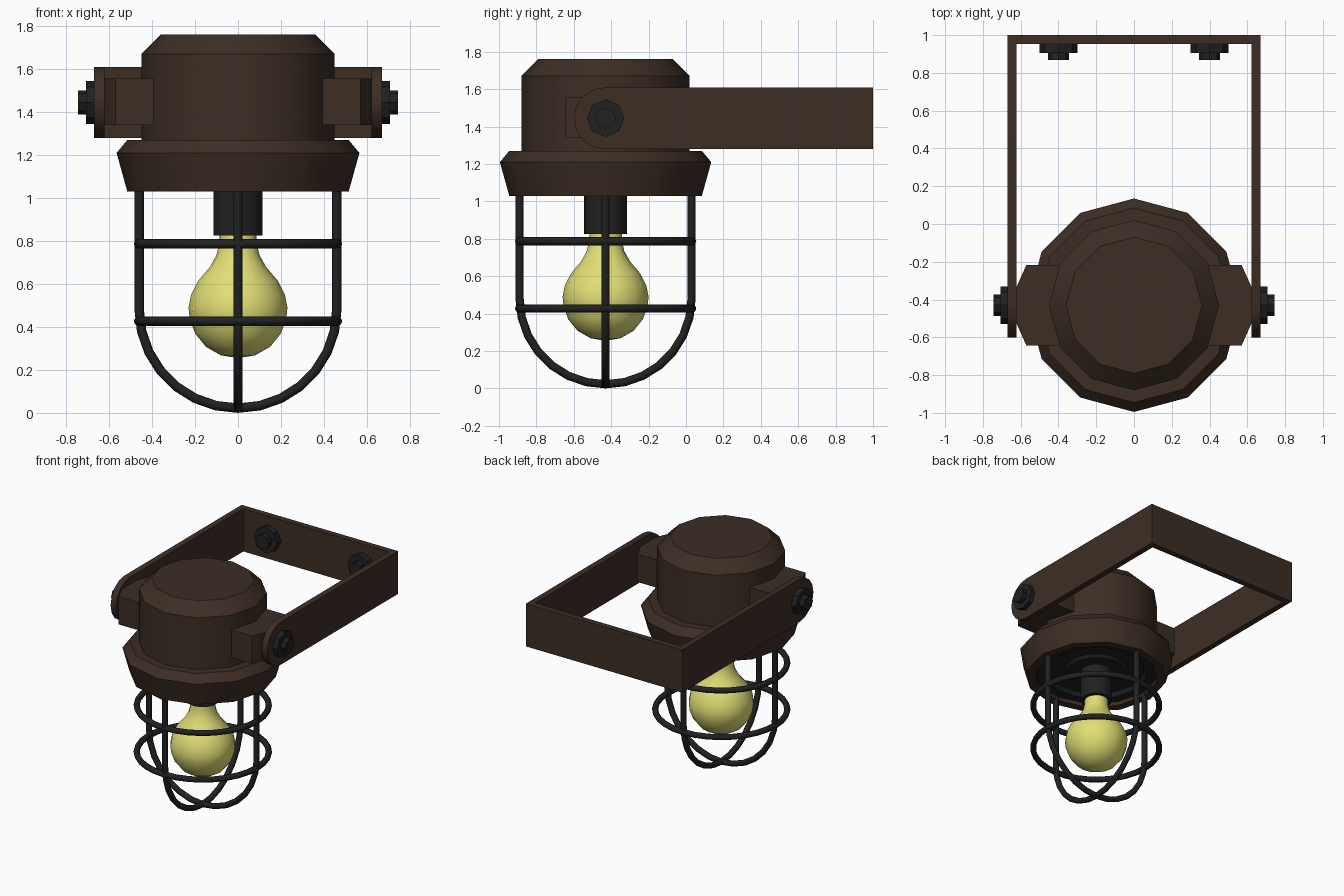
import bpy, bmesh, math
from mathutils import Matrix, Vector

if "Cube" in bpy.data.objects:
    bpy.data.objects.remove(bpy.data.objects["Cube"])

LAMP_Y = -0.43      # lamp axis
ARM_Z = 1.445       # height of the bracket centre line


def material(name, rgb):
    m = bpy.data.materials.new(name)
    m.diffuse_color = (*rgb, 1)
    m.use_nodes = True
    m.node_tree.nodes["Principled BSDF"].inputs["Base Color"].default_value = m.diffuse_color
    return m


BROWN = material("rusty_brown", (0.046, 0.027, 0.018))
BLACK = material("iron_black", (0.015, 0.015, 0.016))
YELLOW = material("bulb_yellow", (0.76, 0.74, 0.18))


def finish(name, bm, mat, smooth=35):
    bmesh.ops.recalc_face_normals(bm, faces=bm.faces)
    me = bpy.data.meshes.new(name)
    bm.to_mesh(me)
    bm.free()
    me.materials.append(mat)
    ob = bpy.data.objects.new(name, me)
    bpy.context.collection.objects.link(ob)
    if smooth:
        shade(ob, smooth)
    return ob


def shade(ob, angle):
    bpy.ops.object.select_all(action='DESELECT')
    bpy.context.view_layer.objects.active = ob
    ob.select_set(True)
    bpy.ops.object.shade_smooth_by_angle(angle=math.radians(angle))


def lathe(name, profile, sides, mat, matrix, smooth=35):
    """Spin (radius, height) points round z; radius 0 closes to a point."""
    bm = bmesh.new()
    rings = []
    for r, z in profile:
        if r == 0:
            rings.append([bm.verts.new((0, 0, z))] * sides)
        else:
            rings.append([bm.verts.new((r * math.cos(2 * math.pi * i / sides),
                                        r * math.sin(2 * math.pi * i / sides), z))
                          for i in range(sides)])
    for a, b in zip(rings, rings[1:]):
        for i in range(sides):
            j = (i + 1) % sides
            bm.faces.new(list(dict.fromkeys((a[i], a[j], b[j], b[i]))))
    bm.transform(matrix)
    return finish(name, bm, mat, smooth)


def prism(name, pts, depth, mat):
    """Extrude a closed outline of 3D points along the vector depth."""
    bm = bmesh.new()
    f = bm.faces.new([bm.verts.new(p) for p in pts])
    ext = bmesh.ops.extrude_face_region(bm, geom=[f], use_keep_orig=True)
    bmesh.ops.translate(bm, vec=Vector(depth),
                        verts=[v for v in ext["geom"] if isinstance(v, bmesh.types.BMVert)])
    return finish(name, bm, mat)


def tube(name, pts, radius, closed, mat):
    cu = bpy.data.curves.new(name, 'CURVE')
    cu.dimensions = '3D'
    cu.bevel_depth = radius
    cu.bevel_resolution = 2
    cu.use_fill_caps = True
    sp = cu.splines.new('POLY')
    sp.points.add(len(pts) - 1)
    for p, c in zip(sp.points, pts):
        p.co = (*c, 1)
    sp.use_cyclic_u = closed
    ob = bpy.data.objects.new(name, cu)
    bpy.context.collection.objects.link(ob)
    cu.materials.append(mat)
    bpy.ops.object.select_all(action='DESELECT')
    bpy.context.view_layer.objects.active = ob
    ob.select_set(True)
    bpy.ops.object.convert(target='MESH')
    shade(bpy.context.object, 50)


AXIS = Matrix.Translation((0, LAMP_Y, 0))

# Housing with flared flange, hollow underneath
lathe("housing", [(0, 1.76), (0.36, 1.76), (0.45, 1.67), (0.45, 1.27), (0.515, 1.27),
                  (0.565, 1.21), (0.515, 1.03), (0.45, 1.03), (0.45, 1.12), (0, 1.12)],
      12, BROWN, AXIS)

# Stepped black plate inside the flange
lathe("socket_plate", [(0.449, 1.11), (0.449, 1.06), (0.37, 1.06), (0.35, 1.09),
                       (0.23, 1.09), (0.21, 1.07), (0, 1.07)], 24, BLACK, AXIS)

# Bulb and its socket
lathe("socket", [(0, 1.08), (0.115, 1.08), (0.115, 0.825), (0, 0.825)], 16, BLACK, AXIS)
lathe("bulb", [(0, 0.255), (0.08, 0.268), (0.15, 0.308), (0.2, 0.37), (0.225, 0.44),
               (0.23, 0.49), (0.218, 0.55), (0.185, 0.615), (0.13, 0.68), (0.1, 0.735),
               (0.087, 0.79), (0.087, 0.84)], 16, YELLOW, AXIS)

# Guard cage: two crossed hoops and two rings
R, BAR = 0.46, 0.022
half = [(R, 1.09)] + [(R * math.cos(math.pi * i / 14), 0.482 - R * math.sin(math.pi * i / 14))
                      for i in range(15)] + [(-R, 1.09)]
tube("cage_hoop_side", [(h, LAMP_Y, z) for h, z in half], BAR, False, BLACK)
tube("cage_hoop_front", [(0, LAMP_Y + h, z) for h, z in half], BAR, False, BLACK)
for name, z in (("cage_ring_upper", 0.787), ("cage_ring_lower", 0.427)):
    tube(name, [(0.463 * math.cos(a), LAMP_Y + 0.463 * math.sin(a), z)
                for a in (2 * math.pi * i / 32 for i in range(32))], BAR, True, BLACK)

# Bolt: washer and nut along local z
BOLT = [(0, -0.01), (0.1, -0.01), (0.1, 0.04), (0.056, 0.04), (0.056, 0.078), (0, 0.078)]

for side, s in (("left", -1), ("right", 1)):
    # Pivot lug, tapered toward the arm
    prism("pivot_lug_" + side,
          [(s * x, LAMP_Y + y, 1.34) for x, y in
           ((0.3, -0.213), (0.57, -0.213), (0.625, -0.09),
            (0.625, 0.09), (0.57, 0.213), (0.3, 0.213))], (0, 0, 0.215), BROWN)
    # Bracket arm with a rounded end
    end = [(LAMP_Y - 0.005 - 0.165 * math.sin(a), ARM_Z + 0.165 * math.cos(a))
           for a in (math.pi * i / 8 for i in range(9))]
    prism("bracket_arm_" + side, [(s * 0.622, y, z) for y, z in end +
                                  [(1.0, 1.28), (1.0, 1.61)]], (s * 0.047, 0, 0), BROWN)
    # Pivot bolt outside the arm, mounting bolt inside the back plate
    lathe("pivot_bolt_" + side, BOLT, 8, BLACK, Matrix.Translation((s * 0.667, LAMP_Y, ARM_Z))
          @ Matrix.Rotation(s * math.pi / 2, 4, 'Y'))
    lathe("mounting_bolt_" + side, BOLT, 8, BLACK, Matrix.Translation((s * 0.4, 0.945, ARM_Z))
          @ Matrix.Rotation(math.pi / 2, 4, 'X'))

# Back plate joining the arms
prism("bracket_back", [(-0.625, 0.953, 1.28), (0.625, 0.953, 1.28),
                       (0.625, 0.953, 1.61), (-0.625, 0.953, 1.61)], (0, 0.047, 0), BROWN)
